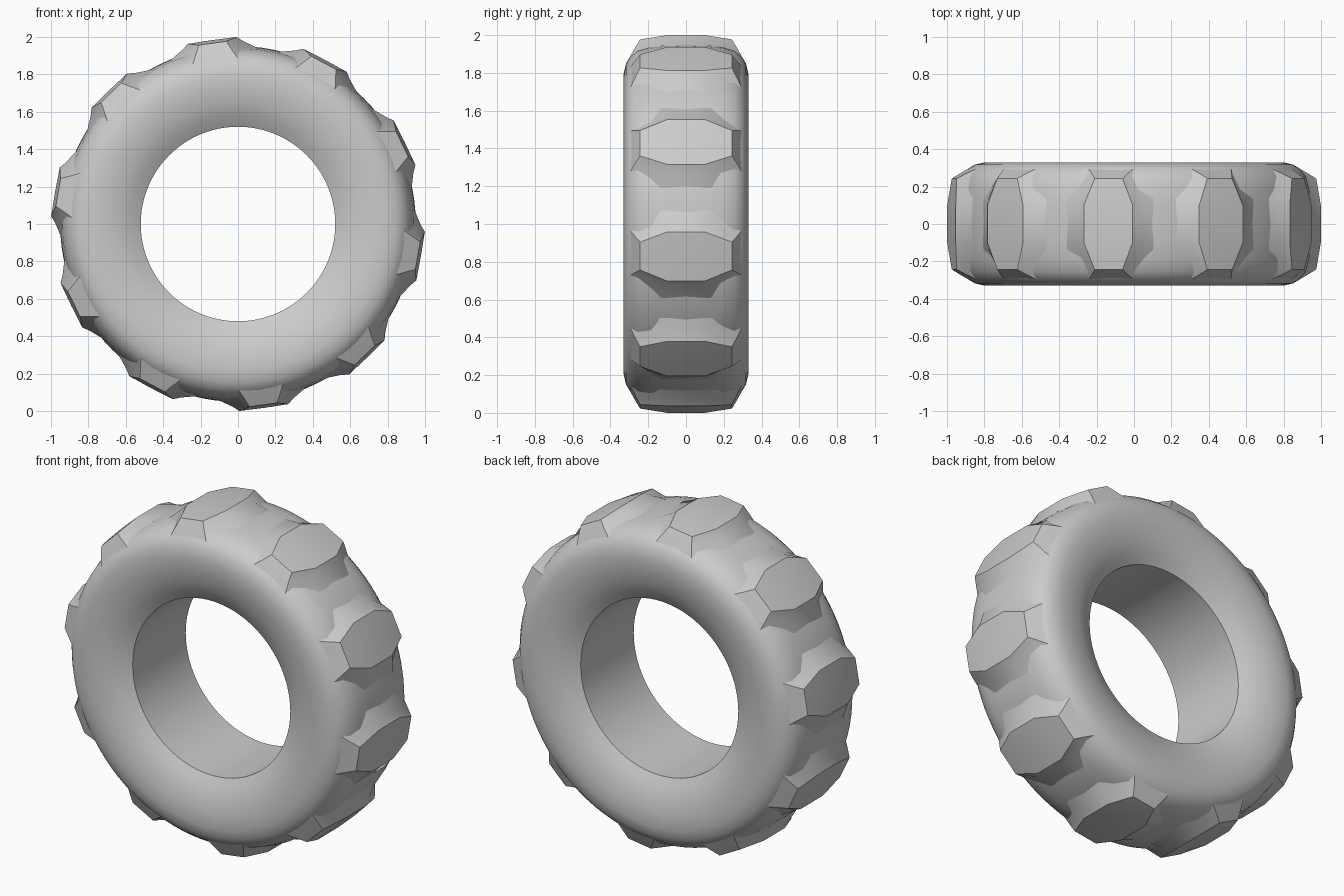
import bpy, bmesh, math
from mathutils import Vector

if "Cube" in bpy.data.objects:
    bpy.data.objects.remove(bpy.data.objects["Cube"])


def make_object(name, bm, angle):
    bmesh.ops.recalc_face_normals(bm, faces=bm.faces)
    mesh = bpy.data.meshes.new(name)
    bm.to_mesh(mesh)
    bm.free()
    ob = bpy.data.objects.new(name, mesh)
    bpy.context.collection.objects.link(ob)
    bpy.ops.object.select_all(action='DESELECT')
    ob.select_set(True)
    bpy.context.view_layer.objects.active = ob
    bpy.ops.object.shade_smooth_by_angle(angle=math.radians(angle))
    return ob


# Tyre body: closed half profile (y, radius), mirrored and spun about the y axis
half = [(0.25, 0.52), (0.283, 0.575), (0.31, 0.64), (0.326, 0.72), (0.33, 0.795),
        (0.318, 0.85), (0.295, 0.888), (0.255, 0.919), (0.19, 0.938), (0.10, 0.948)]
profile = half + [(0, 0.951)] + [(-y, r) for y, r in reversed(half)]
SEG = 96
bm = bmesh.new()
rings = []
for i in range(SEG):
    a = math.tau * i / SEG
    rings.append([bm.verts.new((r * math.sin(a), y, 1 + r * math.cos(a))) for y, r in profile])
n = len(profile)
for i in range(SEG):
    p, q = rings[i], rings[(i + 1) % SEG]
    for j in range(n):
        k = (j + 1) % n
        bm.faces.new((p[j], p[k], q[k], q[j]))
make_object("tyre_body", bm, 40)


# Tread lugs: eight-sided pads with flared skirts that sink into the body
def ring(bm, angle, quarter):
    """Mirror the quarter outline (tangent, y, height) into a ring and place it."""
    up = Vector((math.sin(angle), 0, math.cos(angle)))
    side = Vector((math.cos(angle), 0, -math.sin(angle)))
    back = [(-t, y, h) for t, y, h in reversed(quarter)]
    top = quarter + back
    pts = top + [(-t, -y, h) for t, y, h in top]
    return [bm.verts.new(Vector((0, y, 1)) + side * t + up * h) for t, y, h in pts]


bm = bmesh.new()
for i in range(10):
    a = math.radians(-8 + 36 * i)
    levels = [
        [(0.132, 0.10, 0.991), (0.075, 0.243, 0.976)],   # pad edge
        [(0.165, 0.115, 0.963), (0.095, 0.268, 0.932)],  # slope
        [(0.235, 0.13, 0.918), (0.13, 0.305, 0.86)],    # buried skirt
    ]
    loops = [ring(bm, a, q) for q in levels]
    up = Vector((math.sin(a), 0, math.cos(a)))
    centre = [bm.verts.new(Vector((0, y, 1)) + up * 0.993) for y in (0.12, -0.12)]
    t = loops[0]
    # slightly crowned pad top
    for f in ((t[0], t[1], centre[0]), (t[1], t[2], centre[0]), (t[2], t[3], centre[0]),
              (t[3], t[4], centre[1], centre[0]), (t[4], t[5], centre[1]),
              (t[5], t[6], centre[1]), (t[6], t[7], centre[1]),
              (t[7], t[0], centre[0], centre[1])):
        bm.faces.new(f)
    for u, v in zip(loops, loops[1:]):
        for j in range(8):
            k = (j + 1) % 8
            bm.faces.new((u[j], u[k], v[k], v[j]))
make_object("tread_lugs", bm, 30)
